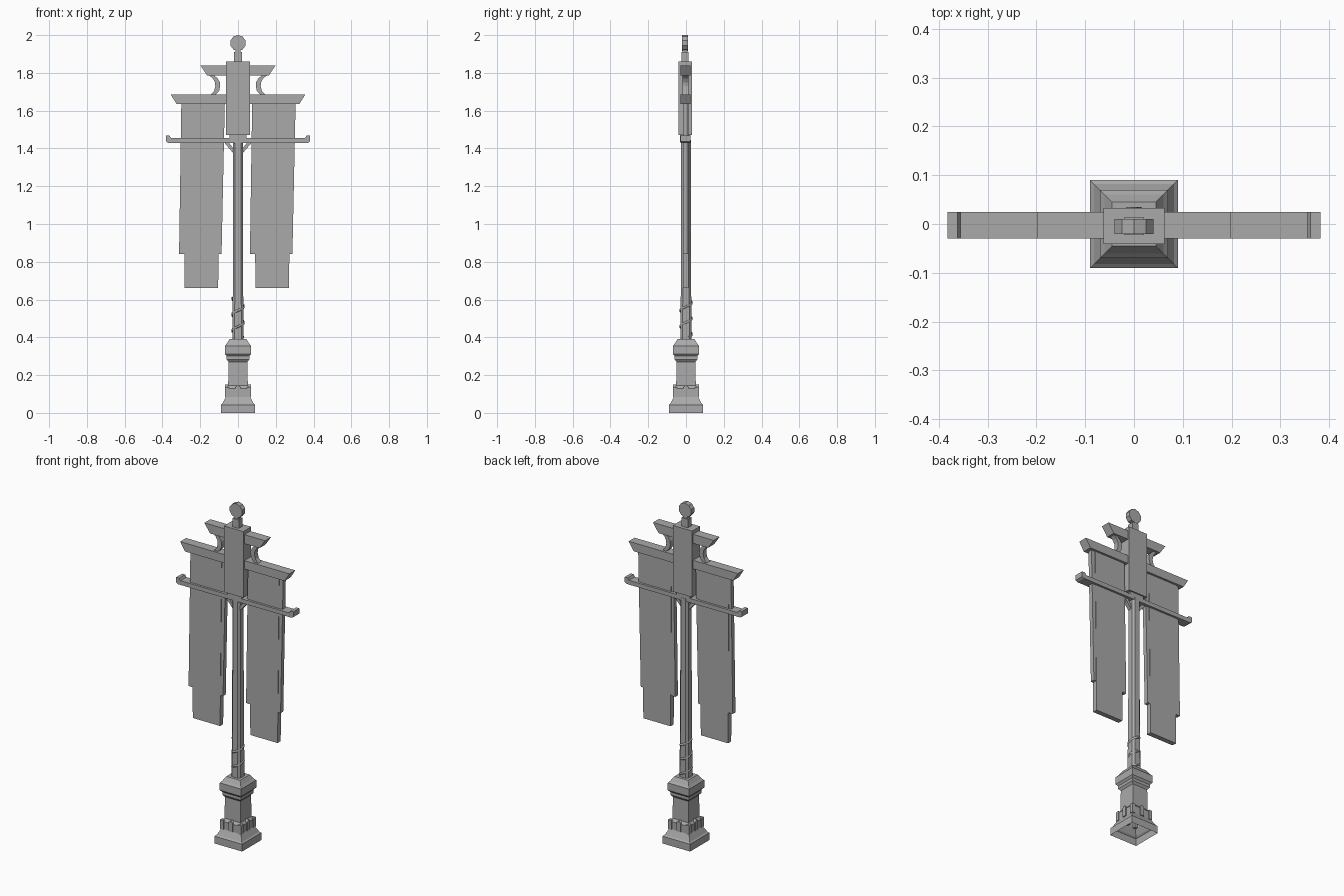
import bpy
import bmesh
import math
from mathutils import Vector

if "Cube" in bpy.data.objects:
    bpy.data.objects.remove(bpy.data.objects["Cube"], do_unlink=True)

grey = bpy.data.materials.new("plain grey")
grey.use_nodes = True
grey.diffuse_color = (0.4, 0.4, 0.4, 1)
grey.node_tree.nodes["Principled BSDF"].inputs["Base Color"].default_value = (0.4, 0.4, 0.4, 1)


def finish(name, bm):
    mesh = bpy.data.meshes.new(name)
    bmesh.ops.recalc_face_normals(bm, faces=bm.faces)
    bm.to_mesh(mesh)
    bm.free()
    mesh.materials.append(grey)
    obj = bpy.data.objects.new(name, mesh)
    bpy.context.scene.collection.objects.link(obj)
    return obj


def slab(name, outline, back, front):
    """Extrude an x-z outline from one y to another."""
    bm = bmesh.new()
    face = bm.faces.new([bm.verts.new((x, back, z)) for x, z in outline])
    out = bmesh.ops.extrude_face_region(bm, geom=[face])["geom"]
    moved = [v for v in out if isinstance(v, bmesh.types.BMVert)]
    bmesh.ops.translate(bm, verts=moved, vec=(0, front - back, 0))
    return finish(name, bm)


def box(name, x, back, front, low, high):
    return slab(name, [(-x, low), (x, low), (x, high), (-x, high)], back, front)


def stack(name, profile, chamfer=0.0, cap=False):
    """Loft square sections (half width, height), with optional cut corners."""
    bm = bmesh.new()
    rings = []
    for h, z in profile:
        ring = []
        for sx, sy in ((1, -1), (1, 1), (-1, 1), (-1, -1)):
            if chamfer:
                c = h - chamfer
                pair = [(sx * h, sy * c), (sx * c, sy * h)]
                ring += pair if sx != sy else pair[::-1]
            else:
                ring.append((sx * h, sy * h))
        if chamfer:
            ring.sort(key=lambda p: math.atan2(p[1], p[0]))
        rings.append([bm.verts.new((x, y, z)) for x, y in ring])
    for a, b in zip(rings, rings[1:]):
        n = len(a)
        for i in range(n):
            j = (i + 1) % n
            bm.faces.new((a[i], a[j], b[j], b[i]))
    if cap:
        bm.faces.new(rings[-1])
    return finish(name, bm)


# Pedestal, open underneath
stack("pedestal", [(.09, 0), (.09, .043), (.082, .05), (.064, .085), (.064, .13),
                   (.052, .145), (.05, .27), (.06, .283), (.06, .3), (.07, .312),
                   (.07, .355), (.06, .366), (.045, .39), (.02, .39)])

# Raised tabs and corner blocks on the pedestal's lower band
for i in range(4):
    a = math.radians(90 * i)
    tab = slab("pedestal_tab", [(-.012, .085), (.012, .085), (.012, .138),
                                (0, .15), (-.012, .138)], -.07, -.045)
    tab.rotation_euler.z = a
    corner = box("pedestal_corner", .011, -.011, .011, .083, .138)
    corner.location = (.058 * math.cos(a + math.pi / 4) * math.sqrt(2),
                       .058 * math.sin(a + math.pi / 4) * math.sqrt(2), 0)

# Pole with cut corners
stack("pole", [(.03, .385), (.027, .7), (.026, 1.445)], chamfer=.011, cap=True)

# Ribbon wound around the foot of the pole
path = bpy.data.curves.new("pole_ribbon", "CURVE")
path.dimensions = "3D"
path.bevel_depth = .007
path.bevel_resolution = 0
spline = path.splines.new("POLY")
steps = 20
spline.points.add(steps)
for i, p in enumerate(spline.points):
    t = math.radians(45 * i + 22.5)
    r = .031
    p.co = (r * math.cos(t), r * math.sin(t), .4 + .21 * i / steps, 1)
path.materials.append(grey)
ribbon = bpy.data.objects.new("pole_ribbon", path)
bpy.context.scene.collection.objects.link(ribbon)
bpy.context.view_layer.objects.active = ribbon
ribbon.select_set(True)
bpy.ops.object.convert(target="MESH")

# Central block, its collar and the finial
box("center_block", .063, -.041, .033, 1.47, 1.86)
box("block_collar", .045, -.032, .025, 1.435, 1.475)
box("finial_base", .021, -.023, .013, 1.855, 1.91)
box("finial_stem", .013, -.018, .008, 1.9, 1.935)
disc = [(.042 * math.cos(math.radians(36 * i + 18)),
         1.958 + .042 * math.sin(math.radians(36 * i + 18))) for i in range(10)]
slab("finial_disc", disc, -.02, .01)

# Cross beams with slanted ends
for name, top, bottom, low, high in (("upper_beam", .198, .162, 1.785, 1.838),
                                     ("middle_beam", .356, .325, 1.635, 1.685)):
    slab(name, [(-bottom, low), (bottom, low), (top, high), (-top, high)], -.03, .025)

# Lower bar with upturned tips
half = [(.37, 1.43), (.382, 1.437), (.382, 1.468), (.362, 1.468), (.355, 1.455)]
slab("lower_bar", half + [(-x, z) for x, z in reversed(half)], -.03, .025)

# Curved brackets between the beams and struts beneath the lower bar
spine = [Vector(p) for p in ((.143, 1.79), (.12, 1.77), (.109, 1.75),
                             (.107, 1.73), (.113, 1.705), (.135, 1.68))]
for side, label in ((1, "left"), (-1, "right")):
    outline = [(side * (p.x - .013), p.y) for p in spine]
    outline += [(side * (p.x + .013), p.y) for p in reversed(spine)]
    slab(label + "_bracket", outline, -.018, .012)
    slab(label + "_strut", [(side * x, z) for x, z in
                            ((.02, 1.37), (.068, 1.425), (.068, 1.435),
                             (.052, 1.435), (.02, 1.395))], -.016, .008)

# Hanging banners: a wide cloth with a longer narrow one laid over it
wide = [(-.30, 1.64), (-.312, .84), (-.087, .84), (-.07, 1.64)]
narrow = [(-.288, 1.64), (-.283, .66), (-.105, .66), (-.095, 1.64)]
for shift, label in ((0, "right"), (.375, "left")):
    slab(label + "_wide_banner", [(x + shift, z) for x, z in wide], -.015, .010)
    slab(label + "_narrow_banner", [(x + shift, z) for x, z in narrow], -.017, .012)
